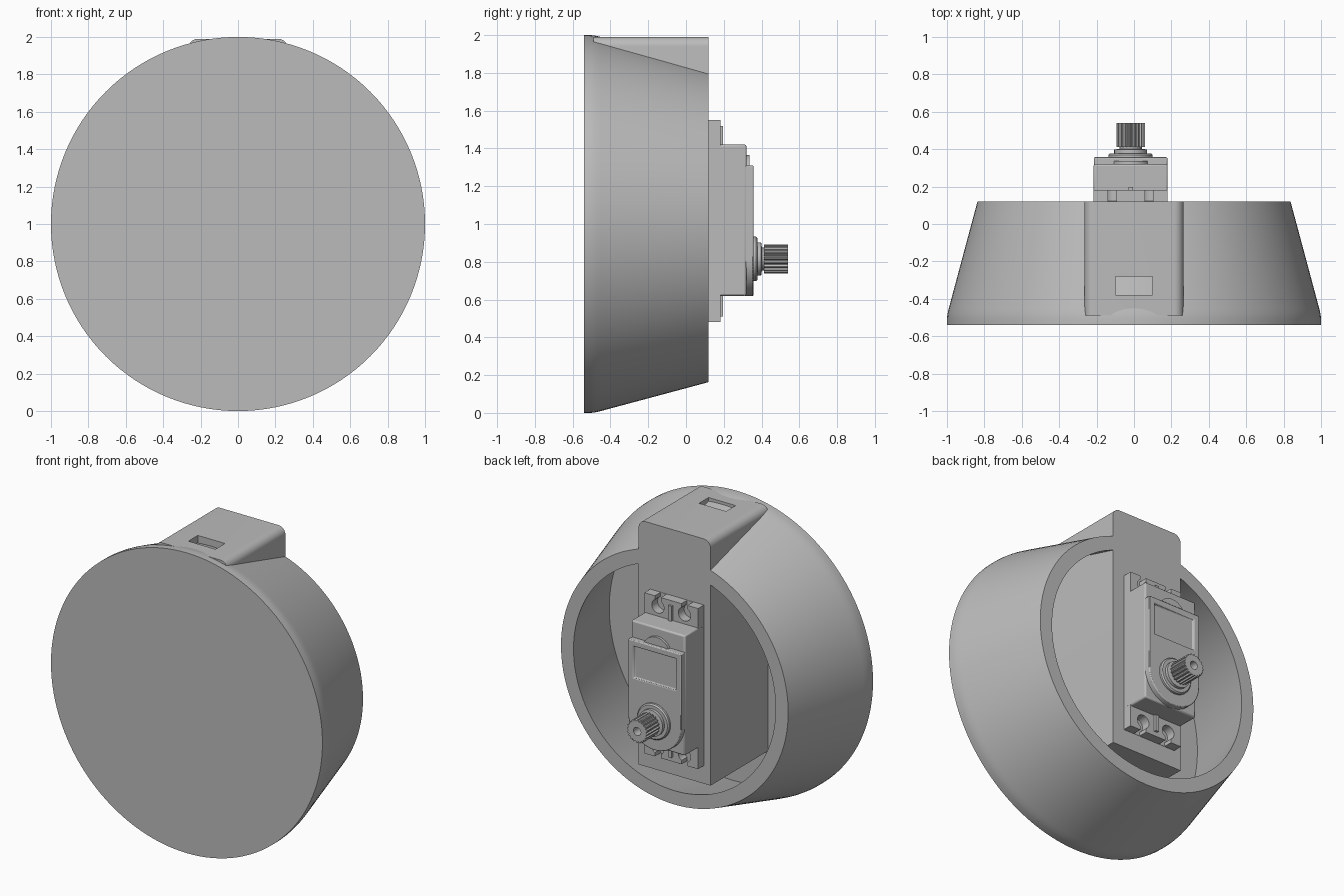
import bpy, bmesh, math
from mathutils import Matrix, Vector

if "Cube" in bpy.data.objects:
    bpy.data.objects.remove(bpy.data.objects["Cube"])

grey = bpy.data.materials.new("plain grey")
grey.use_nodes = True
colour = (0.5, 0.5, 0.5, 1)
grey.diffuse_color = colour
grey.node_tree.nodes["Principled BSDF"].inputs["Base Color"].default_value = colour

SX = -0.018      # servo centre line
SZ = 0.815       # shaft height
HALF = 0.198     # half the servo width
BACK = 0.12      # rim plane


def finish(name, bm):
    bmesh.ops.recalc_face_normals(bm, faces=bm.faces)
    mesh = bpy.data.meshes.new(name)
    bm.to_mesh(mesh)
    bm.free()
    mesh.materials.append(grey)
    ob = bpy.data.objects.new(name, mesh)
    bpy.context.collection.objects.link(ob)
    return ob


def activate(ob):
    bpy.ops.object.select_all(action='DESELECT')
    ob.select_set(True)
    bpy.context.view_layer.objects.active = ob


def smooth(ob):
    activate(ob)
    bpy.ops.object.shade_smooth_by_angle(angle=math.radians(30))
    return ob


def prism(name, outline, y0, y1):
    """Extrude an x-z outline along y."""
    bm = bmesh.new()
    face = bm.faces.new([bm.verts.new((x, y0, z)) for x, z in outline])
    out = bmesh.ops.extrude_face_region(bm, geom=[face])
    moved = [v for v in out["geom"] if isinstance(v, bmesh.types.BMVert)]
    bmesh.ops.translate(bm, verts=moved, vec=(0, y1 - y0, 0))
    return finish(name, bm)


def box(name, x0, x1, y0, y1, z0, z1):
    return prism(name, [(x0, z0), (x1, z0), (x1, z1), (x0, z1)], y0, y1)


def lathe(name, profile, x, z, steps):
    """Spin an open (radius, y) profile about the y direction."""
    bm = bmesh.new()
    vs = [bm.verts.new((r, y, 0)) for r, y in profile]
    es = [bm.edges.new(pair) for pair in zip(vs, vs[1:])]
    bmesh.ops.spin(bm, geom=vs + es, cent=(0, 0, 0), axis=(0, 1, 0),
                   angle=math.tau, steps=steps, use_merge=True)
    bmesh.ops.remove_doubles(bm, verts=bm.verts, dist=1e-5)
    bmesh.ops.translate(bm, verts=bm.verts, vec=(x, 0, z))
    return smooth(finish(name, bm))


def arc(cx, cz, r, a0, a1, n):
    angles = [math.radians(a0 + (a1 - a0) * i / n) for i in range(n + 1)]
    return [(cx + r * math.cos(a), cz + r * math.sin(a)) for a in angles]


def cut(ob, cutter):
    mod = ob.modifiers.new("cut", 'BOOLEAN')
    mod.operation, mod.solver, mod.object = 'DIFFERENCE', 'EXACT', cutter
    activate(ob)
    bpy.ops.object.modifier_apply(modifier=mod.name)
    bpy.data.objects.remove(cutter)


def soften(ob, width):
    mod = ob.modifiers.new("soft edges", 'BEVEL')
    mod.width, mod.segments, mod.limit_method = width, 2, 'ANGLE'
    return smooth(ob)


# Hollow tapered wheel cup, closed at the front
lathe("wheel_cup", [(0, -0.54), (1, -0.54), (1, -0.505), (0.997, -0.48),
                    (0.99, -0.45), (0.837, BACK), (0.745, BACK),
                    (0.905, -0.485), (0, -0.485)], 0, 1, 128)

# Mounting block, rounded along its top edges, with a cable slot
R = 0.05
W = 0.265
outline = [(-W, 0.36), (W, 0.36)]
outline += arc(W - R, 1.99 - R, R, 0, 90, 8) + arc(R - W, 1.99 - R, R, 90, 180, 8)
block = prism("mounting_block", outline, -0.49, BACK)
cut(block, box("slot_cutter", -0.1, 0.1, -0.38, -0.28, 1.72, 2.1))
smooth(block)

# Servo case and its raised cover, rounded around the shaft
case = box("servo_case", SX - HALF, SX + HALF, BACK - 0.02, 0.32, 0.62, 1.42)
soften(case, 0.01)
cover_line = arc(SX, SZ, HALF - 0.002, 180, 360, 32)
cover_line += [(SX + HALF - 0.002, 1.31), (SX - HALF + 0.002, 1.31)]
cover = prism("servo_cover", cover_line, 0.31, 0.357)
cut(cover, box("label_cutter", SX - 0.155, SX + 0.155, 0.343, 0.4, 1.06, 1.27))
soften(cover, 0.006)
lathe("cover_boss", [(0, 0.31), (0.1, 0.31), (0.1, 0.337), (0, 0.337)], SX, 1.265, 40)

# Mounting tabs with open screw holes and a centre rib
for name, inner, outer in (("upper_tab", 1.41, 1.55), ("lower_tab", 0.63, 0.48)):
    d = 1 if outer > inner else -1
    lo, hi = sorted((inner, outer))
    tab = box(name, SX - HALF, SX + HALF, BACK - 0.005, 0.182, lo, hi)
    hole_z = outer - d * 0.065
    for side in (-1, 1):
        x = SX + side * 0.098
        cut(tab, prism("hole_cutter", arc(x, hole_z, 0.045, 0, 345, 23), 0.1215, 0.3))
        a, b = sorted((hole_z, outer + d * 0.05))
        cut(tab, box("gap_cutter", x - 0.022, x + 0.022, 0.1215, 0.3, a, b))
    soften(tab, 0.005)
    box(name + "_rib", SX - 0.012, SX + 0.012, 0.17, 0.197, *sorted((inner, outer - d * 0.03)))

# Stepped collar under the shaft
lathe("shaft_collar", [(0, 0.35), (0.118, 0.35), (0.118, 0.37), (0.11, 0.378),
                       (0.088, 0.378), (0.088, 0.398), (0.06, 0.402),
                       (0.06, 0.43), (0, 0.43)], SX, SZ, 48)

# Splined output shaft with a screw hole
TEETH = 20
spline = []
for i in range(TEETH * 4):
    r = 0.076 if i % 4 < 2 else 0.067
    a = math.tau * i / (TEETH * 4)
    spline.append((SX + r * math.cos(a), SZ + r * math.sin(a)))
shaft = prism("output_shaft", spline, 0.412, 0.54)
cut(shaft, prism("screw_cutter", arc(SX, SZ, 0.027, 0, 345, 23), 0.45, 0.6))
